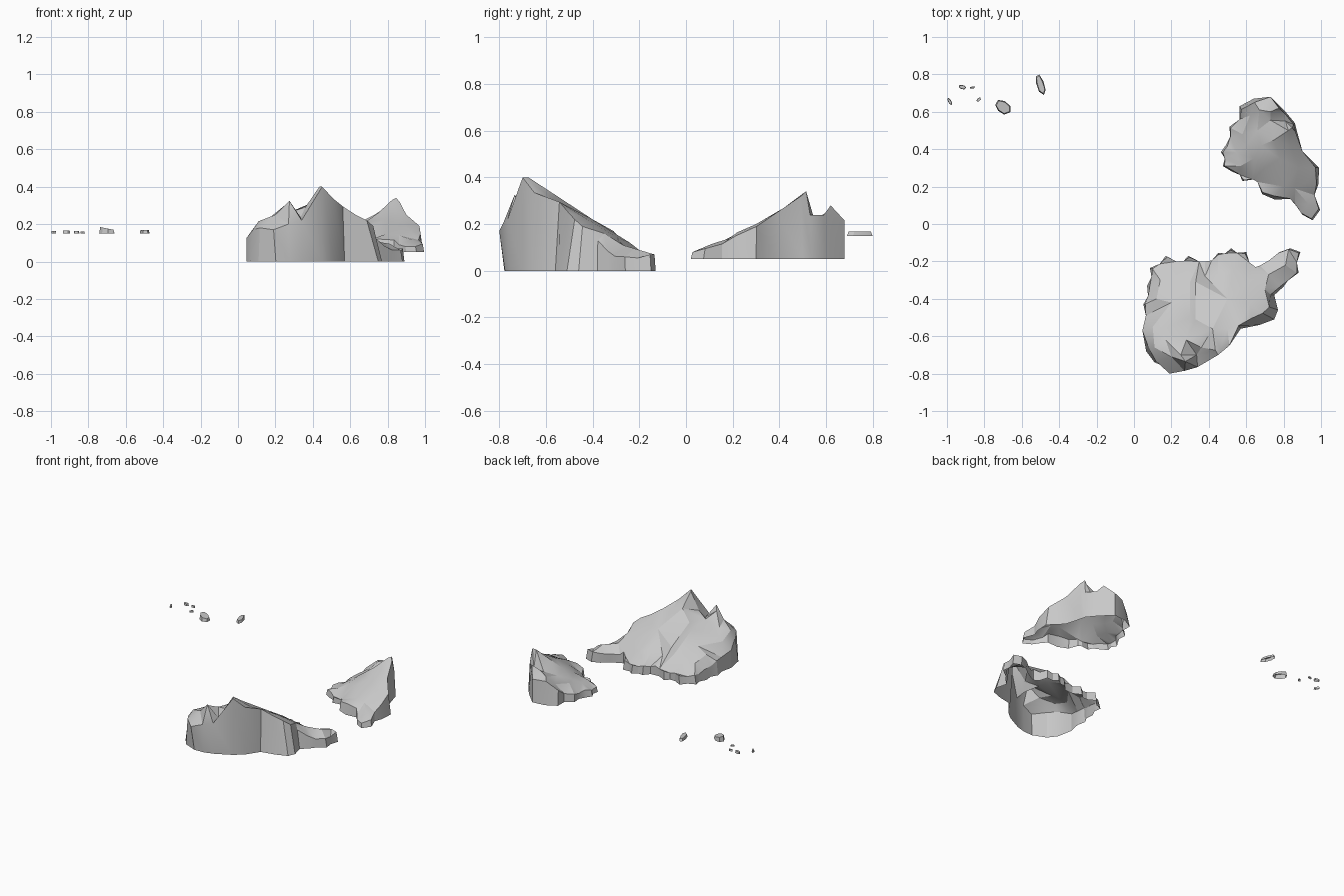
import bpy, math
from mathutils import Vector
from mathutils.geometry import delaunay_2d_cdt

stone = bpy.data.materials.new("stone_grey")
stone.diffuse_color = (0.58, 0.58, 0.58, 1)


def notch(rim, limit):
    """Cut a small notch between neighbouring lobes along the low edges."""
    out = []
    n = len(rim)
    c = Vector((sum(p[0] for p in rim) / n, sum(p[1] for p in rim) / n))
    for i, p in enumerate(rim):
        q = rim[(i + 1) % n]
        out.append(p)
        a, b = Vector(p[:2]), Vector(q[:2])
        if max(p[2], q[2]) < limit and (b - a).length > .07:
            m = a.lerp(b, .45 + .1 * (i % 2))
            m += (c - m).normalized() * .016
            out.append((m.x, m.y, (p[2] + q[2]) / 2 - .01, 0))
    return out


def rock(name, rim, peaks, base_z):
    """Open-bottomed rock shell. rim: x, y, top height, lean (+ leans the top in, - undercuts the base)."""
    n = len(rim)
    centre = Vector((sum(p[0] for p in rim) / n, sum(p[1] for p in rim) / n))
    top, base = [], []
    for x, y, z, lean in rim:
        p = Vector((x, y))
        inward = (centre - p).normalized()
        top.append(p + inward * max(lean, 0))
        base.append(p + inward * max(-lean, 0))
    heights = [p[2] for p in rim] + [p[2] for p in peaks]
    flat = top + [Vector(p[:2]) for p in peaks]
    edges = [(i, (i + 1) % n) for i in range(n)]
    vs, _, faces, orig, _, _ = delaunay_2d_cdt(flat, edges, [list(range(n))], 1, 1e-5)
    verts, index = [], {}
    for k, v in enumerate(vs):
        src = orig[k][0] if orig[k] else 0
        for o in orig[k]:
            index[o] = k
        verts.append((v.x, v.y, heights[src]))
    faces = [list(f) for f in faces]
    # cliff skirt
    first = len(verts)
    verts += [(b.x, b.y, base_z) for b in base]
    area = sum(flat[i].x * flat[j].y - flat[j].x * flat[i].y for i, j in edges)
    for i, j in edges:
        quad = [index[i], first + i, first + j, index[j]]
        faces.append(quad if area > 0 else quad[::-1])
    mesh = bpy.data.meshes.new(name)
    mesh.from_pydata(verts, [], faces)
    mesh.validate()
    mesh.materials.append(stone)
    ob = bpy.data.objects.new(name, mesh)
    bpy.context.collection.objects.link(ob)
    bpy.ops.object.select_all(action='DESELECT')
    ob.select_set(True)
    bpy.context.view_layer.objects.active = ob
    bpy.ops.object.shade_smooth_by_angle(angle=math.radians(25))
    return ob


# large island: tall cliff at the front, long slope down to the back
rock("large_rock", notch([
    (.19, -.80, .17, -.025), (.27, -.785, .20, -.01), (.34, -.765, .22, -.01), (.45, -.70, .40, 0),
    (.51, -.65, .335, 0), (.57, -.56, .295, .02), (.67, -.54, .25, .055), (.75, -.51, .22, .07),
    (.77, -.46, .19, .05), (.75, -.38, .13, .02), (.80, -.335, .085, .02), (.88, -.26, .06, .01),
    (.89, -.15, .07, .01), (.835, -.13, .07, .01), (.78, -.15, .065, .01), (.73, -.19, .06, .01),
    (.65, -.23, .08, 0), (.60, -.15, .065, .01), (.52, -.13, .06, .01), (.45, -.155, .06, .01),
    (.38, -.20, .065, 0), (.29, -.17, .06, .01), (.225, -.20, .055, 0), (.17, -.17, .06, .01),
    (.085, -.235, .06, .015), (.07, -.33, .07, .015), (.05, -.43, .10, .01), (.045, -.57, .125, 0),
    (.065, -.68, .17, .02), (.11, -.74, .18, .01)], .14),
    [(.435, -.675, .40), (.46, -.67, .385), (.275, -.735, .325), (.25, -.70, .30), (.335, -.70, .235),
     (.36, -.66, .29), (.20, -.71, .25), (.11, -.66, .215), (.17, -.62, .235), (.10, -.55, .18),
     (.14, -.57, .195), (.28, -.62, .265), (.30, -.50, .235), (.33, -.51, .27), (.42, -.56, .325),
     (.50, -.56, .30), (.30, -.31, .14), (.33, -.31, .17), (.20, -.42, .17), (.12, -.40, .14),
     (.14, -.30, .11), (.22, -.28, .10), (.24, -.33, .135), (.38, -.28, .11), (.45, -.27, .135),
     (.53, -.24, .12), (.62, -.30, .145), (.50, -.40, .22), (.62, -.43, .225), (.70, -.35, .16),
     (.72, -.27, .11), (.81, -.22, .095)], 0)

# small island: cliff at the back and right, slope to the front left
rock("small_rock", notch([
    (.73, .68, .215, 0), (.64, .67, .21, .02), (.565, .63, .15, .02), (.565, .56, .11, 0),
    (.51, .52, .10, .01), (.49, .42, .10, .01), (.465, .385, .09, .01), (.475, .31, .09, .01),
    (.525, .28, .09, .01), (.58, .23, .09, .01), (.66, .225, .10, 0), (.685, .16, .11, .01),
    (.755, .13, .12, .02), (.835, .135, .115, 0), (.865, .10, .09, .01), (.90, .05, .08, .01),
    (.955, .02, .08, .01), (.995, .075, .095, .01), (.965, .155, .115, 0), (.985, .21, .15, .01),
    (.99, .30, .19, .02), (.90, .39, .25, 0), (.87, .50, .32, .01), (.86, .54, .24, .01),
    (.81, .60, .24, .01)], .105),
    [(.845, .515, .34), (.825, .50, .33), (.81, .55, .22), (.73, .555, .22), (.775, .62, .28),
     (.73, .60, .25), (.67, .61, .22), (.62, .58, .17), (.66, .50, .19), (.58, .48, .15),
     (.60, .42, .15), (.55, .38, .12), (.68, .42, .21), (.75, .45, .26), (.64, .35, .165),
     (.57, .31, .12), (.70, .30, .175), (.78, .35, .225), (.84, .42, .27), (.88, .30, .20),
     (.80, .20, .15), (.86, .19, .14), (.92, .22, .165), (.93, .11, .115)], .05)

# scattered pebbles: centre, width, depth, turn, low and high top
pebbles = [(-.70, .625, .095, .07, -.6, .168, .185), (-.50, .745, .115, .045, -1.25, .168, .168),
           (-.985, .655, .042, .018, -1.0, .163, .163), (-.918, .732, .042, .024, -.2, .165, .165),
           (-.863, .73, .03, .012, .15, .163, .163), (-.83, .665, .028, .018, .8, .16, .16)]
for k, (cx, cy, w, d, turn, lo, hi) in enumerate(pebbles):
    rim = []
    for i in range(7):
        a = math.tau * i / 7
        u = w / 2 * math.cos(a) * (1 + .08 * math.sin(3 * i))
        v = d / 2 * math.sin(a) * (1 + .10 * math.cos(2 * i))
        x, y = u * math.cos(turn) - v * math.sin(turn), u * math.sin(turn) + v * math.cos(turn)
        z = lo + (hi - lo) * (.5 - x / w)
        rim.append((cx + x, cy + y, z, .06 * w))
    rock(f"pebble_{k + 1}", rim, [(cx, cy, (lo + hi) / 2)], .15)
